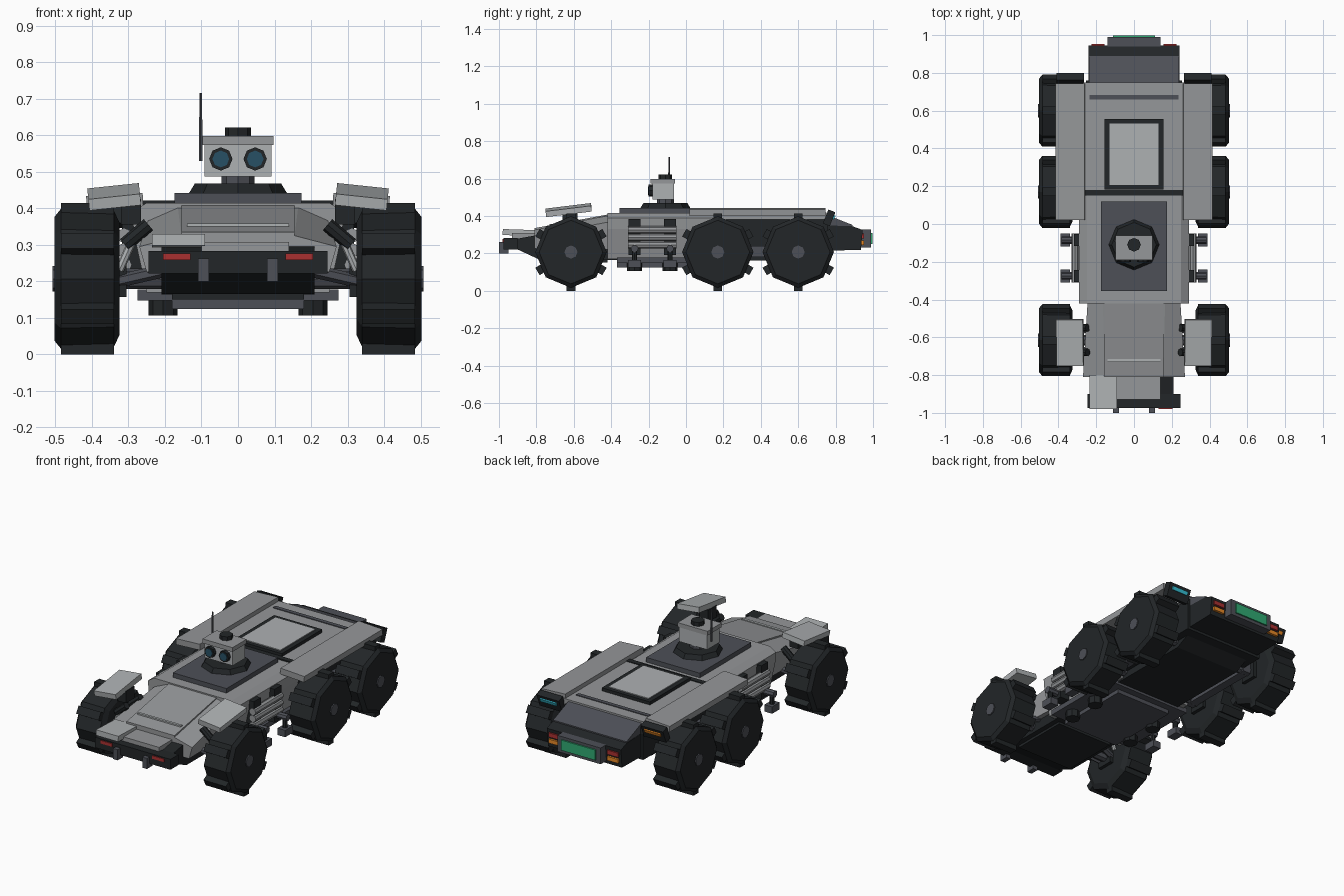
import bpy, bmesh, math
from mathutils import Vector, Euler, Matrix

if "Cube" in bpy.data.objects:
    bpy.data.objects.remove(bpy.data.objects["Cube"])


def mat(name, c):
    m = bpy.data.materials.new(name)
    m.diffuse_color = (*c, 1)
    m.use_nodes = True
    m.node_tree.nodes["Principled BSDF"].inputs["Base Color"].default_value = m.diffuse_color
    return m


DARK = mat("dark_rubber", (0.016, 0.019, 0.021))
SLATE = mat("slate", (0.075, 0.08, 0.095))
MID = mat("hull_grey", (0.30, 0.31, 0.32))
PALE = mat("pale_grey", (0.42, 0.44, 0.45))
RED = mat("red_light", (0.4, 0.03, 0.03))
AMBER = mat("amber_light", (0.8, 0.25, 0.02))
CYAN = mat("cyan_light", (0.04, 0.55, 0.7))
GREEN = mat("green_screen", (0.03, 0.4, 0.17))
LENS = mat("blue_lens", (0.02, 0.08, 0.13))


def finish(name, bm, m):
    bmesh.ops.recalc_face_normals(bm, faces=bm.faces)
    me = bpy.data.meshes.new(name)
    bm.to_mesh(me)
    bm.free()
    ob = bpy.data.objects.new(name, me)
    bpy.context.collection.objects.link(ob)
    me.materials.append(m)
    return ob


def box(name, x, y, z, m=MID, rot=(0, 0, 0)):
    """Box from (min, max) ranges, turned about its own centre by degrees."""
    bm = bmesh.new()
    bmesh.ops.create_cube(bm, size=1)
    c = [(a + b) / 2 for a, b in (x, y, z)]
    d = [abs(b - a) for a, b in (x, y, z)]
    r = Euler([math.radians(a) for a in rot]).to_matrix().to_4x4()
    bm.transform(Matrix.Translation(c) @ r @ Matrix.Diagonal((*d, 1)))
    return finish(name, bm, m)


def sx(s, a, b):
    return (s * a, s * b) if s > 0 else (s * b, s * a)


def rod(name, p, q, r, m=MID, n=8, r2=None):
    p, q = Vector(p), Vector(q)
    bm = bmesh.new()
    bmesh.ops.create_cone(bm, cap_ends=True, segments=n, radius1=r,
                          radius2=r if r2 is None else r2, depth=(q - p).length)
    rot = (q - p).to_track_quat('Z', 'Y').to_matrix().to_4x4()
    bm.transform(Matrix.Translation((p + q) / 2) @ rot)
    return finish(name, bm, m)


def loft(name, rings, m=MID):
    bm = bmesh.new()
    rs = [[bm.verts.new(p) for p in ring] for ring in rings]
    n = len(rs[0])
    for a, b in zip(rs, rs[1:]):
        for i in range(n):
            j = (i + 1) % n
            bm.faces.new((a[i], a[j], b[j], b[i]))
    bm.faces.new(rs[0])
    bm.faces.new(rs[-1])
    return finish(name, bm, m)


def prism(name, w, prof, m=MID):
    """Side profile (y, z) extruded across x from -w to w."""
    return loft(name, [[(x, y, z) for y, z in prof] for x in (-w, w)], m)


def section(y, half):
    return [(x, y, z) for x, z in half] + [(-x, y, z) for x, z in reversed(half)]


def wheel(name, s, cy, cz=0.207):
    rings = []
    for x, r in ((0.325, 0.155), (0.34, 0.187), (0.485, 0.191), (0.502, 0.17)):
        rings.append([(s * x, cy + r * math.sin(k * math.pi / 4),
                       cz + r * math.cos(k * math.pi / 4)) for k in range(8)])
    loft(name + "_tyre", rings, DARK)
    for k in range(6):
        a = k * math.pi / 3
        y, z = cy + 0.189 * math.sin(a), cz + 0.189 * math.cos(a)
        box(name + "_lug", sx(s, 0.34, 0.485), (y - 0.023, y + 0.023),
            (z - 0.018, z + 0.018), DARK, (-math.degrees(a), 0, 0))
    rod(name + "_hub", (s * 0.49, cy, cz), (s * 0.508, cy, cz), 0.035, SLATE)
    box(name + "_inner_hub", sx(s, 0.305, 0.33), (cy - 0.05, cy + 0.05),
        (cz - 0.05, cz + 0.05), DARK)
    rod(name + "_axle", (s * 0.15, cy, cz), (s * 0.33, cy, cz), 0.028, SLATE)


# Lower hull and belly plates
prism("lower_hull", 0.21, [(-0.92, 0.23), (-0.78, 0.165), (0.62, 0.16), (0.74, 0.22), (0.92, 0.23),
                           (0.92, 0.30), (0.7, 0.37), (-0.4, 0.37), (-0.92, 0.275)], DARK)
box("belly_plate", (-0.18, 0.18), (-0.37, 0.08), (0.125, 0.15), SLATE)
box("belly_step", (-0.275, 0.275), (-0.37, 0.12), (0.148, 0.178), SLATE)
box("front_skid", (-0.18, 0.18), (-0.76, -0.42), (0.15, 0.18), DARK)

# Sloped nose
loft("nose", [section(-0.40, [(0.165, 0.405), (0.245, 0.37), (0.235, 0.22)]),
              section(-0.81, [(0.155, 0.325), (0.27, 0.295), (0.25, 0.225)])])
prism("hood_panel", 0.155, [(-0.38, 0.39), (-0.38, 0.415), (-0.81, 0.335), (-0.81, 0.30)])
box("hood_stripe", (-0.14, 0.14), (-0.73, -0.715), (0.345, 0.358), PALE)
box("nose_block", (-0.235, -0.09), (-0.98, -0.80), (0.295, 0.327), PALE, (-2, 0, 0))
box("nose_step", (-0.1, 0.14), (-0.93, -0.80), (0.275, 0.308), MID)

# Front bumper, lights and tow hooks
box("bumper", (-0.245, 0.245), (-0.975, -0.90), (0.222, 0.283), DARK)
for s in (-1, 1):
    box("front_light", sx(s, 0.13, 0.205), (-0.98, -0.96), (0.258, 0.276), RED)
    box("tow_hook", sx(s, 0.08, 0.11), (-1.0, -0.95), (0.2, 0.262), SLATE)

# Middle body and turret plinth
loft("middle_body", [section(y, [(0.25, 0.415), (0.29, 0.39), (0.285, 0.33), (0.25, 0.17)])
                     for y in (-0.42, 0.155)])
box("turret_plinth", (-0.174, 0.174), (-0.355, 0.12), (0.405, 0.442), SLATE)
loft("turret_ring", [[(r * math.cos(k * math.pi / 4), -0.11 + r * math.sin(k * math.pi / 4), z)
                      for k in range(8)] for r, z in ((0.135, 0.44), (0.118, 0.468))], DARK)
rod("neck", (0, -0.11, 0.46), (0, -0.11, 0.495), 0.045, SLATE)

# Sensor head
box("head", (-0.092, 0.092), (-0.18, -0.065), (0.487, 0.58), PALE)
box("head_cap", (-0.097, 0.097), (-0.19, -0.06), (0.573, 0.598), MID)
rod("head_knob", (0, -0.11, 0.595), (0, -0.11, 0.621), 0.036, DARK)
for s in (-1, 1):
    rod("eye_rim", (s * 0.047, -0.17, 0.535), (s * 0.047, -0.2, 0.535), 0.032, DARK)
    rod("eye_lens", (s * 0.047, -0.19, 0.535), (s * 0.047, -0.203, 0.535), 0.023, LENS)
rod("antenna", (-0.102, -0.09, 0.53), (-0.102, -0.09, 0.716), 0.006, SLATE, 6, 0.004)

# Rear body, deck and sloped tail
box("rear_core", (-0.255, 0.255), (0.14, 0.76), (0.2, 0.39), DARK)
box("rear_deck", (-0.27, 0.27), (0.175, 0.75), (0.38, 0.418))
box("deck_gap", (-0.26, 0.26), (0.15, 0.18), (0.39, 0.422), DARK)
box("deck_stripe", (-0.235, 0.235), (0.658, 0.682), (0.41, 0.422), SLATE)
box("hatch_frame", (-0.156, 0.156), (0.183, 0.557), (0.41, 0.436), DARK)
box("hatch_panel", (-0.13, 0.13), (0.207, 0.533), (0.42, 0.441), PALE)
prism("tail", 0.24, [(0.74, 0.215), (0.935, 0.218), (0.945, 0.325), (0.89, 0.345), (0.74, 0.35)], DARK)
prism("tail_slope", 0.238, [(0.74, 0.34), (0.74, 0.412), (0.89, 0.352), (0.89, 0.335)], SLATE)

# Rear screen and tail lights
box("screen_frame", (-0.14, 0.14), (0.93, 0.99), (0.232, 0.327), SLATE)
box("screen", (-0.11, 0.11), (0.98, 0.998), (0.25, 0.31), GREEN)
for s in (-1, 1):
    box("tail_red", sx(s, 0.155, 0.225), (0.93, 0.952), (0.28, 0.305), RED)
    box("tail_amber", sx(s, 0.155, 0.225), (0.93, 0.952), (0.245, 0.268), AMBER)

for s in (-1, 1):
    side = "right" if s > 0 else "left"
    # Wheels
    for label, y in (("front", -0.615), ("middle", 0.17), ("rear", 0.60)):
        wheel(f"{side}_{label}_wheel", s, y)
    # Fenders and corner lights
    box(side + "_rear_fender", sx(s, 0.26, 0.415), (0.02, 0.745), (0.403, 0.438), MID, (0, s * 3, 0))
    box(side + "_front_fender", sx(s, 0.268, 0.41), (-0.75, -0.505), (0.416, 0.447), PALE,
        (7, s * 6, 0))
    box(side + "_fender_bracket", sx(s, 0.265, 0.32), (-0.66, -0.58), (0.355, 0.425), DARK)
    box(side + "_corner_housing", sx(s, 0.265, 0.41), (0.745, 0.785), (0.35, 0.43), DARK, (-22, 0, 0))
    box(side + "_corner_light", sx(s, 0.285, 0.39), (0.775, 0.796), (0.385, 0.406),
        CYAN if s > 0 else AMBER, (-22, 0, 0))
    # Front suspension
    for y in (-0.68, -0.55):
        rod(side + "_arm", (s * 0.2, y, 0.23), (s * 0.33, y * 0.6 - 0.246, 0.2), 0.018, SLATE, 6)
        rod(side + "_damper", (s * 0.245, y, 0.355), (s * 0.31, y, 0.3), 0.02, DARK)
        rod(side + "_damper_rod", (s * 0.285, y, 0.32), (s * 0.325, y, 0.23), 0.012, PALE)
    # Bogie beam between the rear wheels
    box(side + "_bogie", sx(s, 0.25, 0.3), (0.14, 0.63), (0.18, 0.24), SLATE)
    # Side canisters with brackets and hanging pods
    for z in (0.245, 0.285, 0.325):
        rod(side + "_canister", (s * 0.312, -0.31, z), (s * 0.312, -0.05, z), 0.02, MID)
    for y in (-0.275, -0.085):
        box(side + "_bracket", sx(s, 0.26, 0.318), (y - 0.032, y + 0.032), (0.19, 0.385), DARK)
        rod(side + "_pod_arm", (s * 0.32, y, 0.225), (s * 0.385, y, 0.225), 0.02, SLATE)
        rod(side + "_pod_stem", (s * 0.365, y, 0.22), (s * 0.365, y, 0.15), 0.014, DARK)
        box(side + "_pod", sx(s, 0.34, 0.39), (y - 0.035, y + 0.035), (0.125, 0.165), SLATE)
        rod(side + "_belly_foot", (s * 0.205, y, 0.16), (s * 0.205, y, 0.107), 0.04, DARK)
